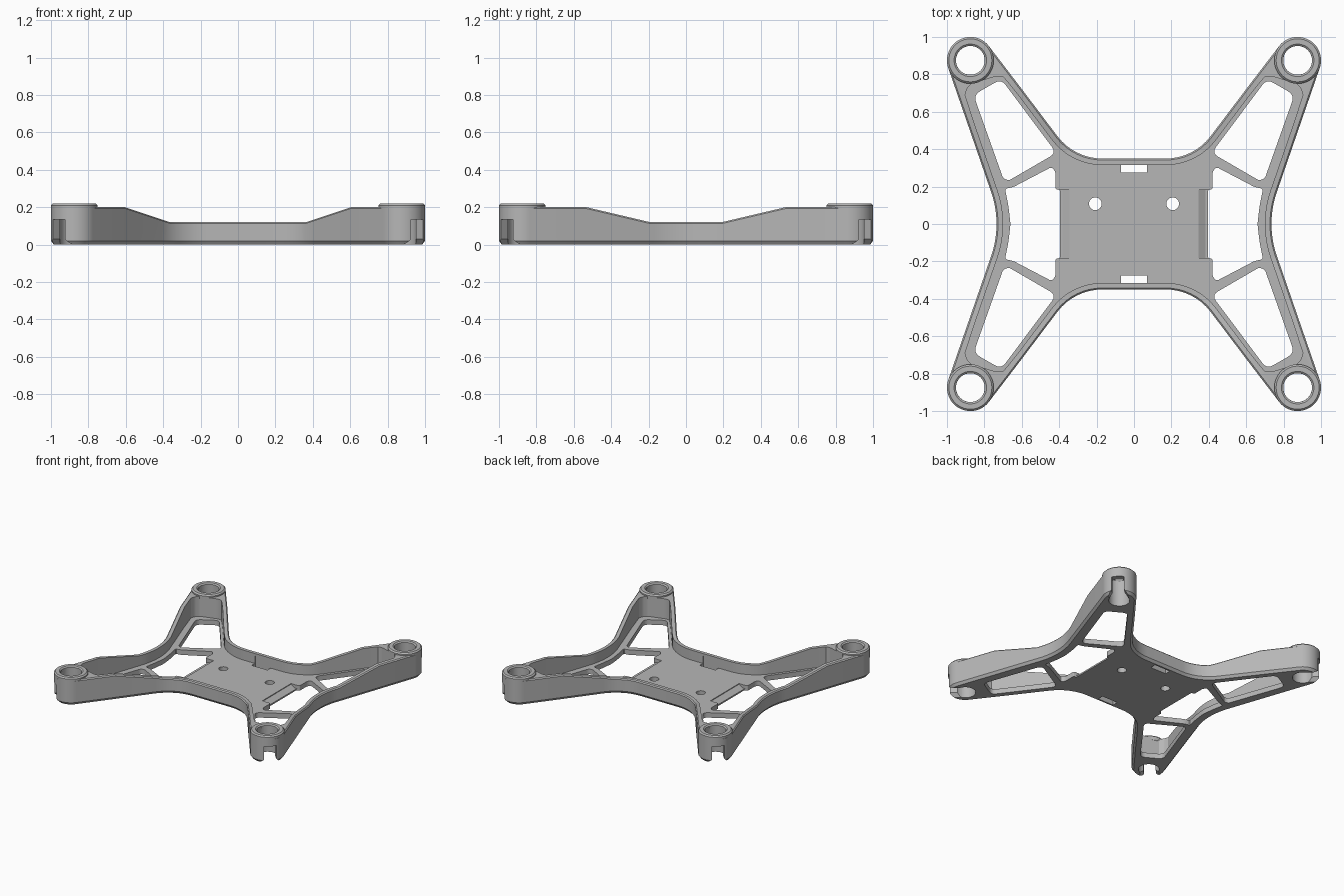
import bpy, bmesh, math
from mathutils import Vector, Matrix

if "Cube" in bpy.data.objects:
    bpy.data.objects.remove(bpy.data.objects["Cube"])

FLOOR, WALL, HIGH, LOW = 0.04, 0.035, 0.20, 0.12
MOTOR, BOSS_R, BORE = 0.875, 0.125, 0.077

grey = bpy.data.materials.new("plain grey")
grey.diffuse_color = (0.47, 0.47, 0.47, 1)
grey.use_nodes = True
grey.node_tree.nodes["Principled BSDF"].inputs["Base Color"].default_value = grey.diffuse_color


def make_object(name, bm):
    bmesh.ops.recalc_face_normals(bm, faces=bm.faces)
    me = bpy.data.meshes.new(name)
    bm.to_mesh(me)
    bm.free()
    ob = bpy.data.objects.new(name, me)
    bpy.context.collection.objects.link(ob)
    me.materials.append(grey)
    return ob


def stack(bm, loops, close=False):
    """Join matching loops of points with quads; cap the ends or close the tube."""
    rings = [[bm.verts.new(p) for p in lp] for lp in loops]
    n = len(rings[0])
    pairs = list(zip(rings, rings[1:])) + ([(rings[-1], rings[0])] if close else [])
    for a, b in pairs:
        for i in range(n):
            j = (i + 1) % n
            bm.faces.new((a[i], a[j], b[j], b[i]))
    if not close:
        bm.faces.new(rings[0][::-1])
        bm.faces.new(rings[-1])


def prism(bm, pts, z0, z1, mat=Matrix()):
    stack(bm, [[mat @ Vector((x, y, z)) for x, y in pts] for z in (z0, z1)])


def circle(x, y, r, n=32):
    return [(x + r * math.cos(2 * math.pi * i / n), y + r * math.sin(2 * math.pi * i / n))
            for i in range(n)]


def rounded(pts, r, n=5):
    """Round the corners of a polygon with small curves."""
    out = []
    for i, p in enumerate(pts):
        p = Vector(p)
        a, b = Vector(pts[i - 1]) - p, Vector(pts[(i + 1) % len(pts)]) - p
        c = min(r, a.length * 0.45, b.length * 0.45)
        a, b = p + a.normalized() * c, p + b.normalized() * c
        for k in range(n + 1):
            t = k / n
            out.append(tuple(a * (1 - t) ** 2 + p * 2 * t * (1 - t) + b * t * t))
    return out


def along(path, t):
    """Point at fraction t of a polyline."""
    path = [Vector(p) for p in path]
    lens = [(b - a).length for a, b in zip(path, path[1:])]
    d = t * sum(lens)
    for a, b, l in zip(path, path[1:], lens):
        if d <= l + 1e-9:
            return a.lerp(b, min(d / l, 1))
        d -= l
    return path[-1]


def rise(v, a, b):
    return LOW + (HIGH - LOW) * min(max((v - a) / (b - a), 0), 1)


# One quarter of the outline: (outer point, outward normal, inner point, wall height)
quarter = []


def add(p, n, h, inner=None):
    p, n = Vector(p), Vector(n)
    quarter.append((p, n, inner if inner is not None else p - n * WALL, h))


SIDE, FRONT = math.radians(19.04), math.radians(52.5)
for i in range(9):                                   # curved waist at the side
    t = SIDE * i / 8
    add((1.255 - 0.52 * math.cos(t), 0.52 * math.sin(t)), (math.cos(t), -math.sin(t)), LOW)
for y in (0.19, 0.53):                               # straight side of the arm
    add((0.705 + 0.345 * y, y), (math.cos(SIDE), -math.sin(SIDE)), rise(y, 0.19, 0.53))
pocket_end = [(0.903, 0.69), (0.893, 0.725), (0.87, 0.75), (0.735, 0.79), (0.70, 0.788), (0.672, 0.755)]
for i in range(29):                                  # round arm tip, pocket ends short of it
    t = i / 28
    ang = math.radians(-19.04 + t * (142.5 + 19.04))
    n = Vector((math.cos(ang), math.sin(ang)))
    add(Vector((MOTOR, MOTOR)) + n * BOSS_R, n, HIGH, along(pocket_end, t))
add((0.6, 0.951 - 0.176 * 1.304), (-math.sin(FRONT), math.cos(FRONT)), HIGH)
for deg in (52.5, 46, 39.3, 33, 26, 19, 13, 6, 0):   # curve into the flat front edge
    s = math.radians(deg)
    x = 0.17 + 0.3 * math.sin(s)
    add((x, 0.65 - 0.3 * math.cos(s)), (-math.sin(s), math.cos(s)), rise(x, 0.36, 0.6))


def flip(items, sx, sy):
    f = lambda v: Vector((v.x * sx, v.y * sy))
    return [(f(p), f(n), f(q), h) for p, n, q, h in items]


outline = (quarter + flip(quarter, -1, 1)[::-1]
           + flip(quarter, -1, -1)[1:] + flip(quarter, 1, -1)[:0:-1])

# Frame: floor and wall as one tray, chamfered below and along the rim
bm = bmesh.new()
stack(bm, [
    [(*(p - n * 0.015), 0) for p, n, q, h in outline],
    [(*p, 0.02) for p, n, q, h in outline],
    [(*p, h - 0.008) for p, n, q, h in outline],
    [(*(p - n * 0.008), h) for p, n, q, h in outline],
    [(*q, h) for p, n, q, h in outline],
    [(*q, FLOOR) for p, n, q, h in outline]])
frame = make_object("frame", bm)

# Through cuts: arm windows, side windows, screw holes, strap slots, motor bores
through = bmesh.new()
arm_window = rounded([(0.858, 0.69), (0.71, 0.775), (0.415, 0.38), (0.67, 0.232), (0.70, 0.245)], 0.04)
half = [(0.672, 0.10), (0.69, 0.19), (0.65, 0.195), (0.44, 0.305), (0.42, 0.28), (0.42, 0.185), (0.395, 0.183)]
side_window = rounded([(0.66, 0)] + half + [(x, -y) for x, y in half[::-1]], 0.02, 3)
for sx in (1, -1):
    prism(through, [(x * sx, y) for x, y in side_window], -0.1, 0.1)
    prism(through, circle(0.207 * sx, 0.108, 0.034, 24), -0.1, 0.1)
    for sy in (1, -1):
        prism(through, [(x * sx, y * sy) for x, y in arm_window], -0.1, 0.1)
        prism(through, circle(MOTOR * sx, MOTOR * sy, BORE), -0.1, 0.4)
for sy in (1, -1):
    prism(through, [(x, y * sy) for x, y in ((-0.07, 0.275), (0.07, 0.275), (0.07, 0.322), (-0.07, 0.322))], -0.1, 0.1)

# Partial cuts: sloped clip edges on the plate and wire slots in the arm tips
partial = bmesh.new()
clip = [(0.345, 0.06), (0.345, 0.034), (0.382, 0.012), (0.41, 0.012), (0.41, 0.06)]
slot = [(-0.075, -0.02), (-0.07, 0.0), (-0.045, 0.03), (-0.045, 0.135),
        (0.045, 0.135), (0.045, 0.03), (0.07, 0.0), (0.075, -0.02)]
for sx in (1, -1):
    to_xz = Matrix(((sx, 0, 0, 0), (0, 0, 1, 0), (0, 1, 0, 0), (0, 0, 0, 1)))
    prism(partial, clip, -0.182, 0.182, to_xz)
    for sy in (1, -1):
        d = Vector((sx, sy, 0)).normalized()
        to_tip = Matrix(((-d.y, 0, d.x, MOTOR * sx), (d.x, 0, d.y, MOTOR * sy),
                         (0, 1, 0, 0), (0, 0, 0, 1)))
        prism(partial, slot, 0.03, 0.2, to_tip)

for name, cut in (("through_cutter", through), ("partial_cutter", partial)):
    cutter = make_object(name, cut)
    cutter.hide_render = True
    mod = frame.modifiers.new(name, 'BOOLEAN')
    mod.operation, mod.solver, mod.object = 'DIFFERENCE', 'EXACT', cutter
    bpy.context.view_layer.objects.active = frame
    bpy.ops.object.modifier_apply(modifier=name)
    bpy.data.objects.remove(cutter)

# Motor rings on the arm tips
rings = bmesh.new()
profile = [(BORE, 0.18), (BOSS_R, 0.18), (BOSS_R, 0.21), (0.115, 0.22), (0.087, 0.22), (BORE, 0.212)]
for sx in (1, -1):
    for sy in (1, -1):
        stack(rings, [[(x, y, z) for x, y in circle(MOTOR * sx, MOTOR * sy, r, 48)]
                      for r, z in profile], close=True)
ring_ob = make_object("motor_rings", rings)

# Smooth the curves, keep the edges sharp
for ob in (frame, ring_ob):
    bpy.ops.object.select_all(action='DESELECT')
    ob.select_set(True)
    bpy.context.view_layer.objects.active = ob
    bpy.ops.object.shade_smooth_by_angle(angle=math.radians(25))
